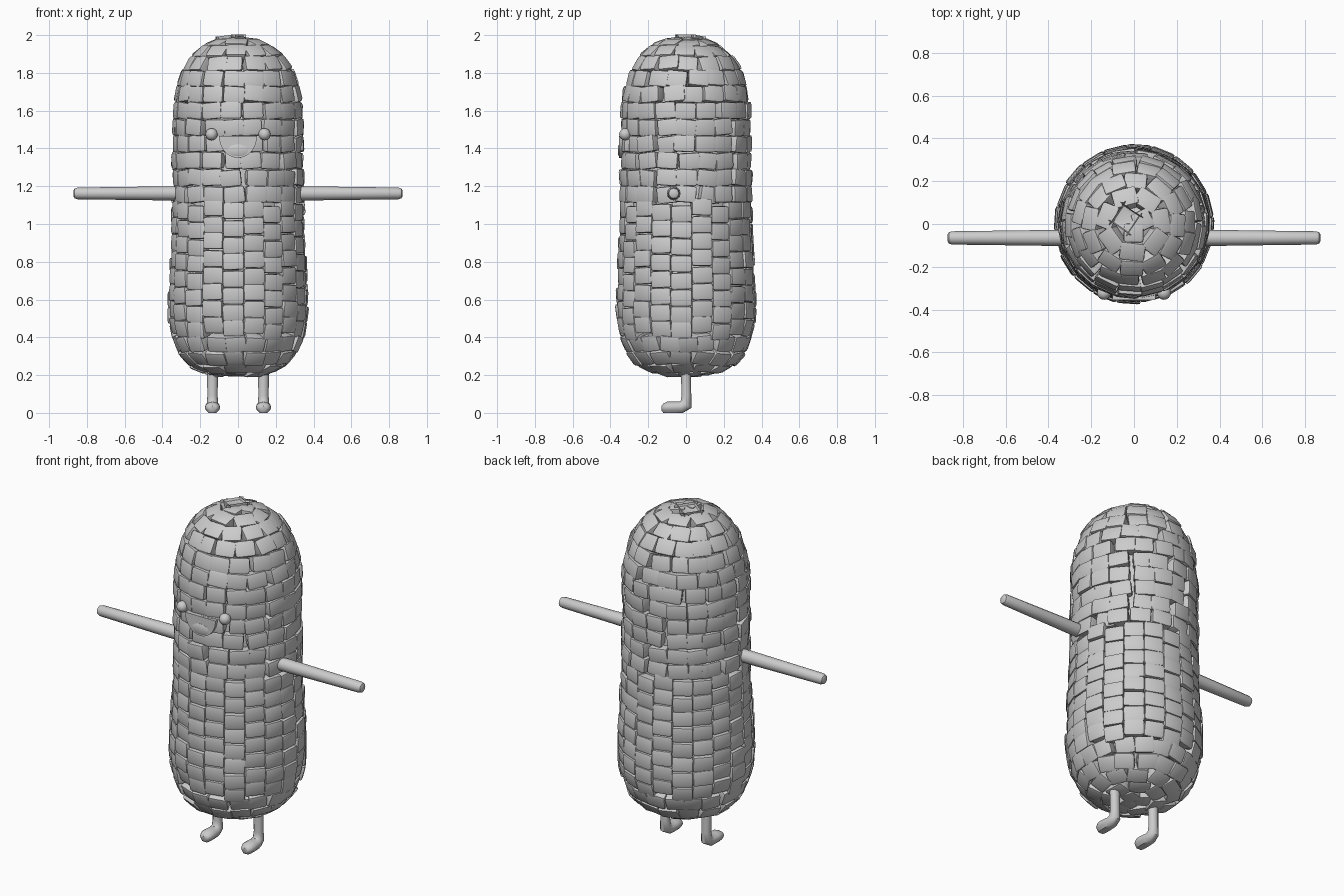
import bpy, bmesh, math, random
from mathutils import Vector, Matrix

if "Cube" in bpy.data.objects:
    bpy.data.objects.remove(bpy.data.objects["Cube"])

random.seed(4)


def finish(bm, name, angle=40):
    bmesh.ops.recalc_face_normals(bm, faces=bm.faces)
    me = bpy.data.meshes.new(name)
    bm.to_mesh(me)
    bm.free()
    ob = bpy.data.objects.new(name, me)
    bpy.context.collection.objects.link(ob)
    bpy.ops.object.select_all(action='DESELECT')
    ob.select_set(True)
    bpy.context.view_layer.objects.active = ob
    bpy.ops.object.shade_smooth_by_angle(angle=math.radians(angle))
    return ob


def loft(bm, rings):
    """Bridge equal-length rings of points and cap both ends."""
    loops = [[bm.verts.new(p) for p in ring] for ring in rings]
    n = len(loops[0])
    for a, b in zip(loops, loops[1:]):
        for i in range(n):
            j = (i + 1) % n
            bm.faces.new((a[i], a[j], b[j], b[i]))
    bm.faces.new(loops[0])
    bm.faces.new(loops[-1])


def ring(center, u, v, n):
    return [Vector(center) + u * math.cos(2 * math.pi * i / n) + v * math.sin(2 * math.pi * i / n)
            for i in range(n)]


X, Y, Z = Vector((1, 0, 0)), Vector((0, 1, 0)), Vector((0, 0, 1))

# outer body outline (radius, height)
profile = [Vector(p) for p in [
    (0.0, 0.19), (0.11, 0.195), (0.22, 0.23), (0.29, 0.285), (0.335, 0.37), (0.362, 0.48),
    (0.366, 0.58), (0.358, 0.8), (0.348, 1.05), (0.344, 1.3), (0.343, 1.5), (0.338, 1.63),
    (0.318, 1.74), (0.285, 1.83), (0.23, 1.905), (0.15, 1.96), (0.07, 1.982), (0.0, 1.985)]]

# inner cob
bm = bmesh.new()
loft(bm, [ring((0, 0, 1.09 + (p.y - 1.09) * 0.95), X * max(p.x - 0.045, 0.02),
               Y * max(p.x - 0.045, 0.02), 32) for p in profile])
finish(bm, "cob_core")


def sample(s):
    """Point and tangent on the outline at arc length s."""
    for a, b in zip(profile, profile[1:]):
        d = (b - a).length
        if s <= d or b is profile[-1]:
            return a + (b - a) * (s / d), (b - a) / d
        s -= d


# kernels: tapered rounded blocks in rows that follow the outline
length = sum((b - a).length for a, b in zip(profile, profile[1:]))
rows = 25
step = length / rows
bm = bmesh.new()
for r in range(rows):
    s = (r + 0.5) * step
    p = sample(s)[0]
    tan = (sample(min(s + 0.05, length))[0] - sample(max(s - 0.05, 0))[0]).normalized()
    n = min(20, max(3, round(2 * math.pi * p.x / 0.112)))
    width = 2 * math.pi * p.x / n
    for c in range(n):
        full = n == 20
        a = -math.pi / 2 - 0.07 + 2 * math.pi * c / n + (0 if full else random.uniform(-.06, .06))
        radial = Vector((math.cos(a), math.sin(a), 0))
        side = Vector((-math.sin(a), math.cos(a), 0))
        up = radial * tan.x + Z * tan.y
        out = side.cross(up)
        depth = 0.11
        lift = random.uniform(-0.005, 0.008)
        pos = radial * p.x + Z * p.y + out * (lift - depth / 2)
        if full:
            pos += Z * 0.02 * math.sin(c * 2.4)
        m = Matrix((side, up, out)).transposed().to_4x4()
        tilt = 0.04 if full else 0.13
        m = Matrix.Translation(pos) @ m @ Matrix.Rotation(random.uniform(-tilt, tilt), 4, 'Z') \
            @ Matrix.Rotation(random.uniform(-.06, .1), 4, 'X')
        verts = bmesh.ops.create_cube(bm, size=1)["verts"]
        for v in verts:
            k = 1.04 if v.co.z > 0 else 0.78
            v.co = m @ Vector((v.co.x * width * k, v.co.y * step * k, v.co.z * depth))
bmesh.ops.bevel(bm, geom=bm.edges[:], offset=0.017, segments=2, profile=0.6, affect='EDGES')
finish(bm, "kernels", 50)

for sx, label in ((-1, "left"), (1, "right")):
    # arm: straight, slightly tapered rod with a rounded tip
    bm = bmesh.new()
    loft(bm, [ring((sx * x, -0.065, 1.162), Y * rad, Z * rad, 12) for x, rad in
              ((0.25, 0.037), (0.4, 0.037), (0.62, 0.034), (0.85, 0.031), (0.865, 0.026), (0.87, 0.017))])
    finish(bm, label + "_arm")

    # leg bending forward into a foot: (y, z, half width, half thickness, pitch)
    bm = bmesh.new()
    path = [(0.0, 0.34, .03, .027, 0), (0.0, 0.2, .029, .026, 0), (0.002, 0.09, .027, .026, 0),
            (0.0, 0.045, .031, .034, 35), (-0.025, 0.03, .036, .03, 75), (-0.065, 0.03, .041, .03, 90),
            (-0.1, 0.03, .04, .029, 90), (-0.12, 0.027, .031, .022, 90), (-0.13, 0.025, .017, .013, 90)]
    rings = []
    for y, z, w, t, pitch in path:
        q = math.radians(pitch)
        v = Vector((0, math.cos(q), -math.sin(q))) * t
        rings.append(ring((sx * 0.135, y, z), X * w, v, 12))
    loft(bm, rings)
    for v in bm.verts:
        v.co.z = max(v.co.z, 0.0)
        if v.co.y < 0.03 and v.co.z < 0.012:
            v.co.z = 0.0
    finish(bm, label + "_leg")

    # eye
    bm = bmesh.new()
    bmesh.ops.create_uvsphere(bm, u_segments=16, v_segments=10, radius=0.032,
                              matrix=Matrix.Translation((sx * 0.14, -0.322, 1.475)))
    finish(bm, label + "_eye")

# open smiling mouth with a tongue set in it
bm = bmesh.new()
arc = [(0.1 * math.cos(t), 1.465 - 0.115 * math.sin(t)) for t in
       [math.pi * i / 14 for i in range(15)]]
loft(bm, [[(x, y, z) for x, z in arc] for y in (-0.29, -0.354)])
finish(bm, "mouth", 30)
bm = bmesh.new()
loft(bm, [ring((0, y, 1.39), X * 0.055 * k, Z * 0.032 * k, 14)
          for y, k in ((-0.3, 1), (-0.355, 1), (-0.36, 0.7))])
finish(bm, "tongue")
